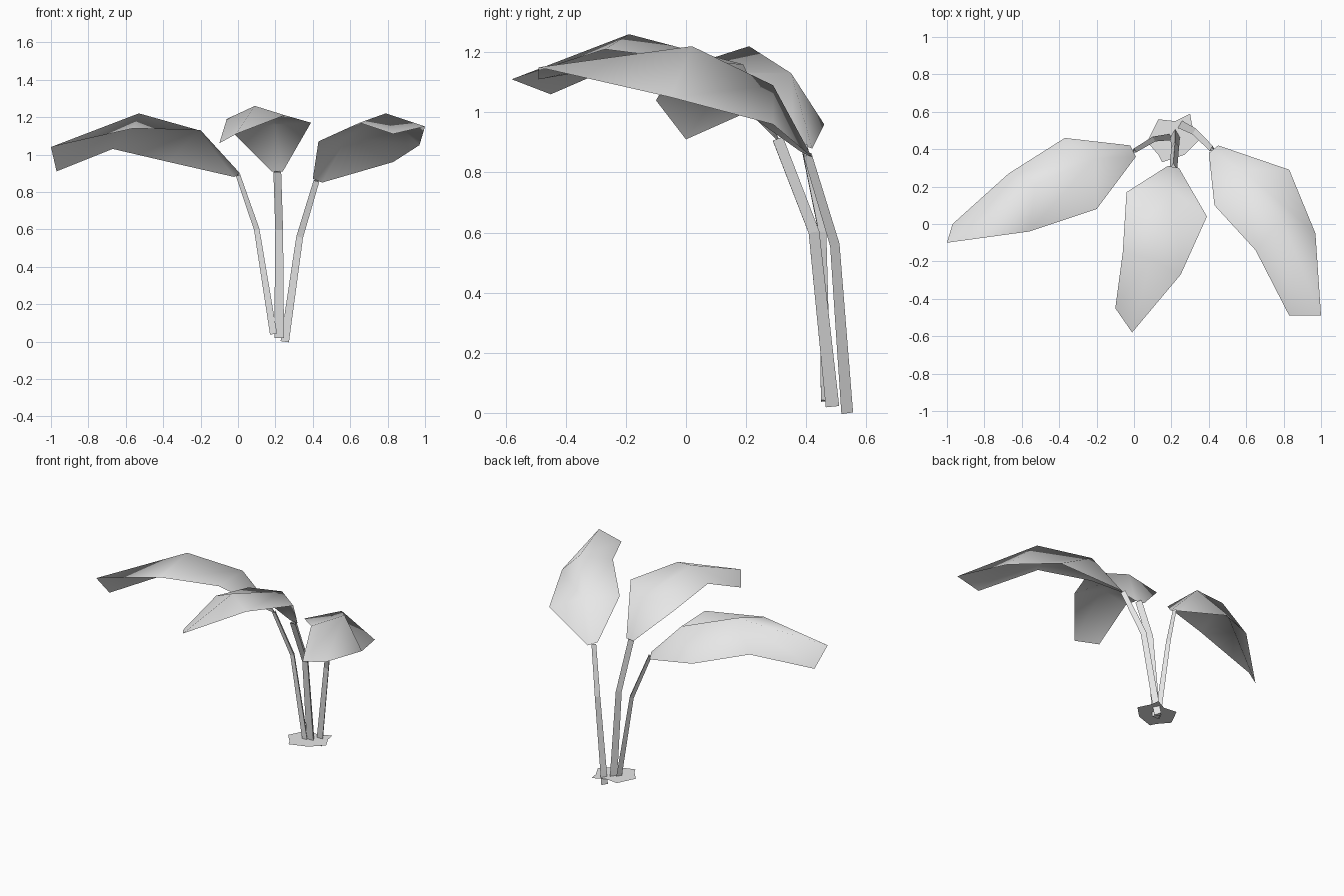
import bpy
import bmesh
from math import cos, sin, tau
from mathutils import Vector

default_cube = bpy.data.objects.get("Cube")
if default_cube:
    bpy.data.objects.remove(default_cube, do_unlink=True)

# One pale grey covers the whole plant
grey = bpy.data.materials.new("pale_grey")
grey.use_nodes = True
grey.diffuse_color = (0.8, 0.8, 0.8, 1)
shader = next(n for n in grey.node_tree.nodes if n.type == 'BSDF_PRINCIPLED')
shader.inputs["Base Color"].default_value = grey.diffuse_color


def finish(name, bm, smooth=False):
    """Turn a bmesh into a named, coloured object."""
    mesh = bpy.data.meshes.new(name)
    bm.to_mesh(mesh)
    bm.free()
    mesh.materials.append(grey)
    obj = bpy.data.objects.new(name, mesh)
    bpy.context.collection.objects.link(obj)
    if smooth:
        mesh.shade_smooth()
    return obj


def face_up(bm):
    """Make every face of an open sheet point upwards."""
    for face in bm.faces:
        face.normal_update()
        if face.normal.z < 0:
            face.normal_flip()


def make_leaf(name, base, tip, rib, edge_one, edge_two):
    """Folded blade: short base and tip edges, two ribs and two side edges."""
    bm = bmesh.new()
    ends, mids = [], [bm.verts.new(p) for p in rib]
    near, far = mids
    for start, side, end in zip(base, (edge_one, edge_two), tip):
        a, b, c, d = [bm.verts.new(p) for p in (start, *side, end)]
        ends.append((a, d))
        bm.faces.new((a, b, near))
        bm.faces.new((near, b, c))
        bm.faces.new((near, c, far))
        bm.faces.new((far, c, d))
    (base_one, tip_one), (base_two, tip_two) = ends
    bm.faces.new((base_one, near, base_two))
    bm.faces.new((tip_one, far, tip_two))
    face_up(bm)
    return finish(name, bm, smooth=True)


def make_stem(name, path, radii=(0.026, 0.021, 0.018), sides=3):
    """Tapered bent stalk with a simple polygonal section."""
    bm = bmesh.new()
    path = [Vector(p) for p in path]
    rings = []
    for i, (point, radius) in enumerate(zip(path, radii)):
        along = (path[min(i + 1, len(path) - 1)] - path[max(i - 1, 0)]).normalized()
        across = Vector((0, 1, 0)).cross(along).normalized()
        depth = along.cross(across)
        rings.append([
            bm.verts.new(point + radius * (depth * cos(tau * k / sides)
                                           + across * sin(tau * k / sides)))
            for k in range(sides)])
    for lower, upper in zip(rings, rings[1:]):
        for k in range(sides):
            n = (k + 1) % sides
            bm.faces.new((lower[k], lower[n], upper[n], upper[k]))
    bm.faces.new(rings[0])
    bmesh.ops.recalc_face_normals(bm, faces=bm.faces)
    return finish(name, bm)


# Three broad drooping leaves
make_leaf("right_leaf",
          base=[(-0.02, 0.42, 0.88), (0.01, 0.36, 0.9)],
          tip=[(-0.97, 0, 0.91), (-1, -0.1, 1.04)],
          rib=[(-0.21, 0.35, 1.13), (-0.53, 0.21, 1.22)],
          edge_one=[(-0.37, 0.46, 0.96), (-0.67, 0.27, 1.03)],
          edge_two=[(-0.2, 0.08, 1.13), (-0.56, -0.04, 1.14)])
make_leaf("front_leaf",
          base=[(0.18, 0.31, 0.91), (0.24, 0.3, 0.91)],
          tip=[(-0.1, -0.45, 1.06), (-0.01, -0.58, 1.11)],
          rib=[(0.2, 0.19, 1.16), (0.09, -0.19, 1.26)],
          edge_one=[(-0.04, 0.17, 1.13), (-0.06, -0.15, 1.19)],
          edge_two=[(0.39, 0.04, 1.17), (0.25, -0.27, 1.21)])
make_leaf("left_leaf",
          base=[(0.45, 0.42, 0.85), (0.4, 0.38, 0.87)],
          tip=[(1, -0.49, 1.15), (0.83, -0.49, 1.11)],
          rib=[(0.58, 0.29, 1.09), (0.79, 0.02, 1.22)],
          edge_one=[(0.83, 0.29, 0.96), (0.97, -0.05, 1.05)],
          edge_two=[(0.43, 0.1, 1.07), (0.65, -0.14, 1.17)])

# Stalks carrying the leaves
make_stem("right_stem", [(0.19, 0.46, 0.04), (0.1, 0.45, 0.6), (0, 0.39, 0.89)],
          radii=(0.022, 0.017, 0.014))
make_stem("front_stem", [(0.22, 0.48, 0.02), (0.22, 0.42, 0.6), (0.21, 0.3, 0.91)],
          radii=(0.03, 0.024, 0.024))
make_stem("left_stem", [(0.25, 0.53, 0), (0.33, 0.49, 0.56), (0.42, 0.4, 0.86)])

# Thin ragged patch of soil around the stalks
bm = bmesh.new()
outline = [(0.13, 0.56), (0.22, 0.55), (0.3, 0.59), (0.31, 0.53), (0.35, 0.45),
           (0.27, 0.37), (0.15, 0.33), (0.13, 0.37), (0.07, 0.44)]
bm.faces.new([bm.verts.new((x, y, 0.05)) for x, y in outline])
face_up(bm)
finish("soil_patch", bm)
